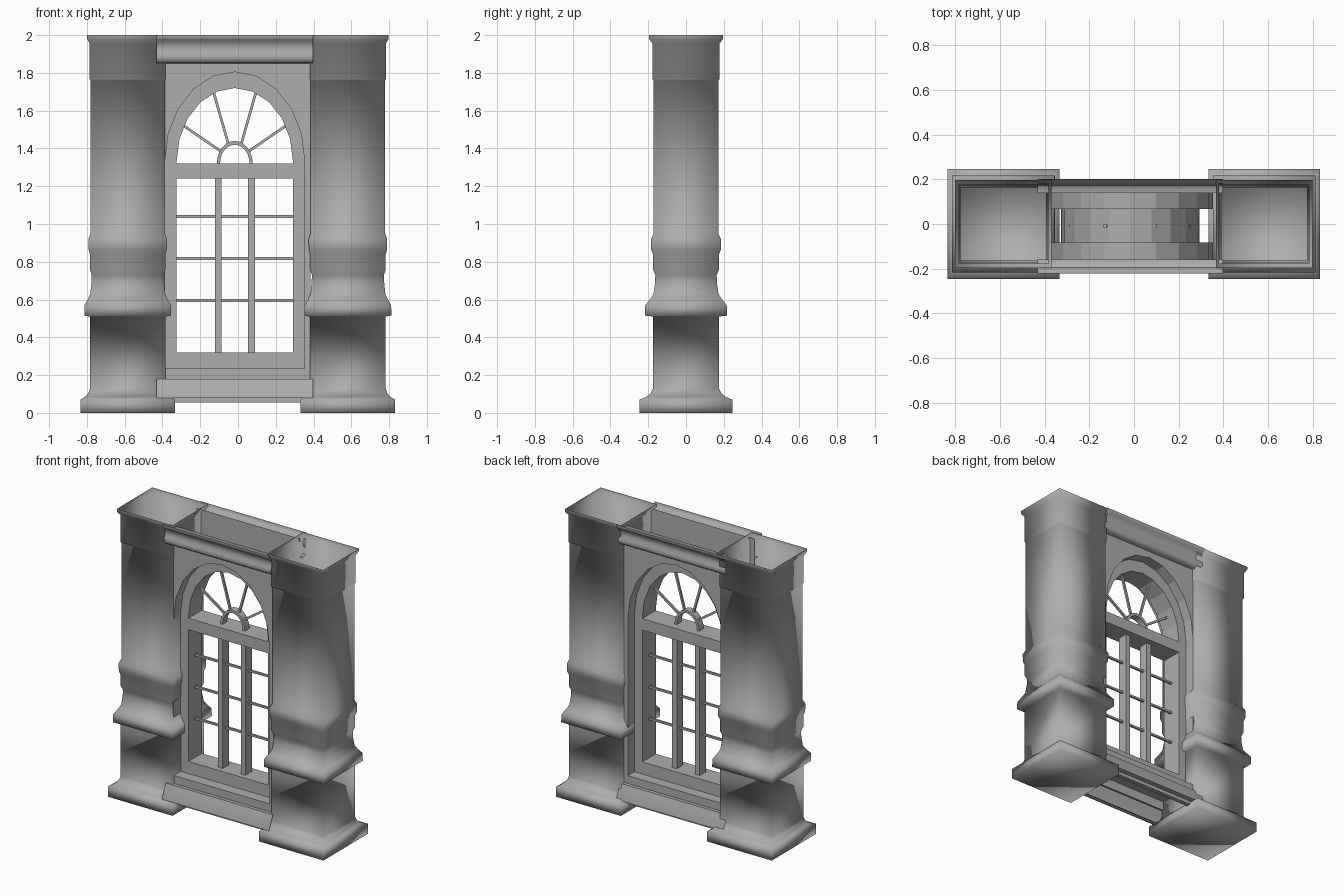
import bpy, bmesh
from math import radians, pi, sin, cos, hypot, atan2

if "Cube" in bpy.data.objects:
    bpy.data.objects.remove(bpy.data.objects["Cube"])

CX, CY = -0.017, -0.010        # centre of the window bay
SPRING = 1.33                  # height where the arch starts

# Dark grey stone
stone = bpy.data.materials.new("stone")
stone.diffuse_color = (.42, .42, .42, 1)
stone.use_nodes = True
stone.node_tree.nodes["Principled BSDF"].inputs["Base Color"].default_value = stone.diffuse_color


def finish(name, bm, angle=None):
    bmesh.ops.remove_doubles(bm, verts=bm.verts[:], dist=1e-5)
    bmesh.ops.recalc_face_normals(bm, faces=bm.faces[:])
    me = bpy.data.meshes.new(name)
    bm.to_mesh(me)
    bm.free()
    me.materials.append(stone)
    ob = bpy.data.objects.new(name, me)
    bpy.context.collection.objects.link(ob)
    if angle:
        bpy.ops.object.select_all(action='DESELECT')
        bpy.context.view_layer.objects.active = ob
        ob.select_set(True)
        bpy.ops.object.shade_smooth_by_angle(angle=radians(angle))
    return ob


def face(bm, pts):
    return bm.faces.new([bm.verts.new(p) for p in pts])


def skin(bm, loops, closed=True):
    """Quad strips between consecutive point loops."""
    rows = [[bm.verts.new(p) for p in l] for l in loops]
    n = len(rows[0])
    for a, b in zip(rows, rows[1:]):
        for i in range(n if closed else n - 1):
            j = (i + 1) % n
            bm.faces.new((a[i], a[j], b[j], b[i]))
    return rows


def box(name, x, y, z, sx, sy, sz, tilt=0):
    bm = bmesh.new()
    bmesh.ops.create_cube(bm, size=1)
    bmesh.ops.scale(bm, vec=(sx, sy, sz), verts=bm.verts[:])
    ob = finish(name, bm)
    ob.location = (x, y, z)
    ob.rotation_euler.y = tilt
    return ob


# Square pilasters: open-topped moulded shells, (half width, height)
profile = [(.25, 0), (.25, .07), (.225, .085), (.208, .105), (.2, .13), (.2, .51),
           (.23, .515), (.229, .57), (.212, .60), (.198, .63), (.192, .69), (.191, .73),
           (.2, .76), (.2, .84), (.207, .865), (.208, .92), (.197, .95), (.197, 1.76),
           (.201, 1.765), (.201, 1.955), (.215, 1.98), (.215, 2.0)]
for side, x in (("left", -.584), ("right", .582)):
    bm = bmesh.new()
    loops = []
    for h, z in profile:
        d = .175 + (h - .2) * 1.4
        loops.append([(x + sx * h, sy * d, z) for sx, sy in ((-1, -1), (1, -1), (1, 1), (-1, 1))])
    rows = skin(bm, loops)
    bm.faces.new(rows[0])
    finish(side + "_pilaster", bm, 91)


# Arched outline used for the wall opening and the window frame
def arch(hw, h, bottom, y, n=10):
    pts = [(CX + hw, y, bottom)]
    pts += [(CX + hw * cos(pi * i / n), y, SPRING + h * sin(pi * i / n)) for i in range(n + 1)]
    return pts + [(CX - hw, y, bottom)]


OUT, INN = (.37, .475, .235), (.308, .39, .32)
YF, YB, FF, FB = CY - .148, CY + .148, CY - .072, CY + .076

# Stepped window frame lining the opening
bm = bmesh.new()
skin(bm, [arch(*OUT, YF), arch(*OUT, FF), arch(*INN, FF),
          arch(*INN, FB), arch(*OUT, FB), arch(*OUT, YB)])
finish("window_frame", bm)

# Front and back wall panels around the opening
TOP, LOW, W = 1.98, .17, .40
for name, y in (("front_wall", YF), ("back_wall", YB)):
    bm = bmesh.new()
    a = arch(*OUT, y)[1:-1]
    for p, q in zip(a, a[1:]):
        face(bm, [p, q, (q[0], y, TOP), (p[0], y, TOP)])
    for s in (-1, 1):
        xi, xo = CX + s * .37, CX + s * W
        face(bm, [(xi, y, LOW), (xo, y, LOW), (xo, y, TOP), (xi, y, TOP)])
    face(bm, [(CX - .37, y, LOW), (CX + .37, y, LOW), (CX + .37, y, .235), (CX - .37, y, .235)])
    finish(name, bm)

# Cornice and sill mouldings, front and back: (distance from window centre, height)
cornice = [(.148, 1.85), (.172, 1.852), (.186, 1.862), (.193, 1.88), (.189, 1.90), (.182, 1.92),
           (.182, 1.94), (.190, 1.96), (.203, 1.975), (.212, 1.985), (.212, 2.0)]
sill = [(.148, .18), (.172, .18), (.176, .165), (.212, .09), (.212, .08),
        (.178, .08), (.178, .055), (.148, .055)]
for side, s in (("front", -1), ("back", 1)):
    for part, prof in (("cornice", cornice), ("sill", sill)):
        bm = bmesh.new()
        skin(bm, [[(CX + e * .414, CY + s * d, z) for d, z in prof] for e in (-1, 1)],
             closed=False)
        finish(side + "_" + part, bm, 50)

# Transom, mullions and glazing bars
box("transom", CX, (FF + FB) / 2, 1.28, .62, FB - FF, .08)
for s in (-1, 1):
    box("mullion", CX + s * .088, CY, .78, .036, .07, .92)
for z in (.595, .817, 1.04):
    box("glazing_bar", CX, CY, z, .62, .014, .014)

# Fanlight hub ring
bm = bmesh.new()


def arc(r, h, y):
    return [(CX + r * cos(pi * i / 12), y, 1.32 + h * sin(pi * i / 12)) for i in range(13)]


y0, y1 = CY - .025, CY + .025
skin(bm, [arc(.095, .12, y0), arc(.095, .12, y1), arc(.078, .1, y1),
          arc(.078, .1, y0), arc(.095, .12, y0)], closed=False)
finish("fanlight_hub", bm, 35)

# Fanlight spokes
for s in (-1, 1):
    for x0, z0, x1, z1 in ((.078, 1.388, .268, 1.518), (.036, 1.43, .112, 1.697)):
        dx, dz = s * (x1 - x0), z1 - z0
        box("fanlight_spoke", CX + s * (x0 + x1) / 2, CY, (z0 + z1) / 2,
            .014, .014, hypot(dx, dz), atan2(dx, dz))
